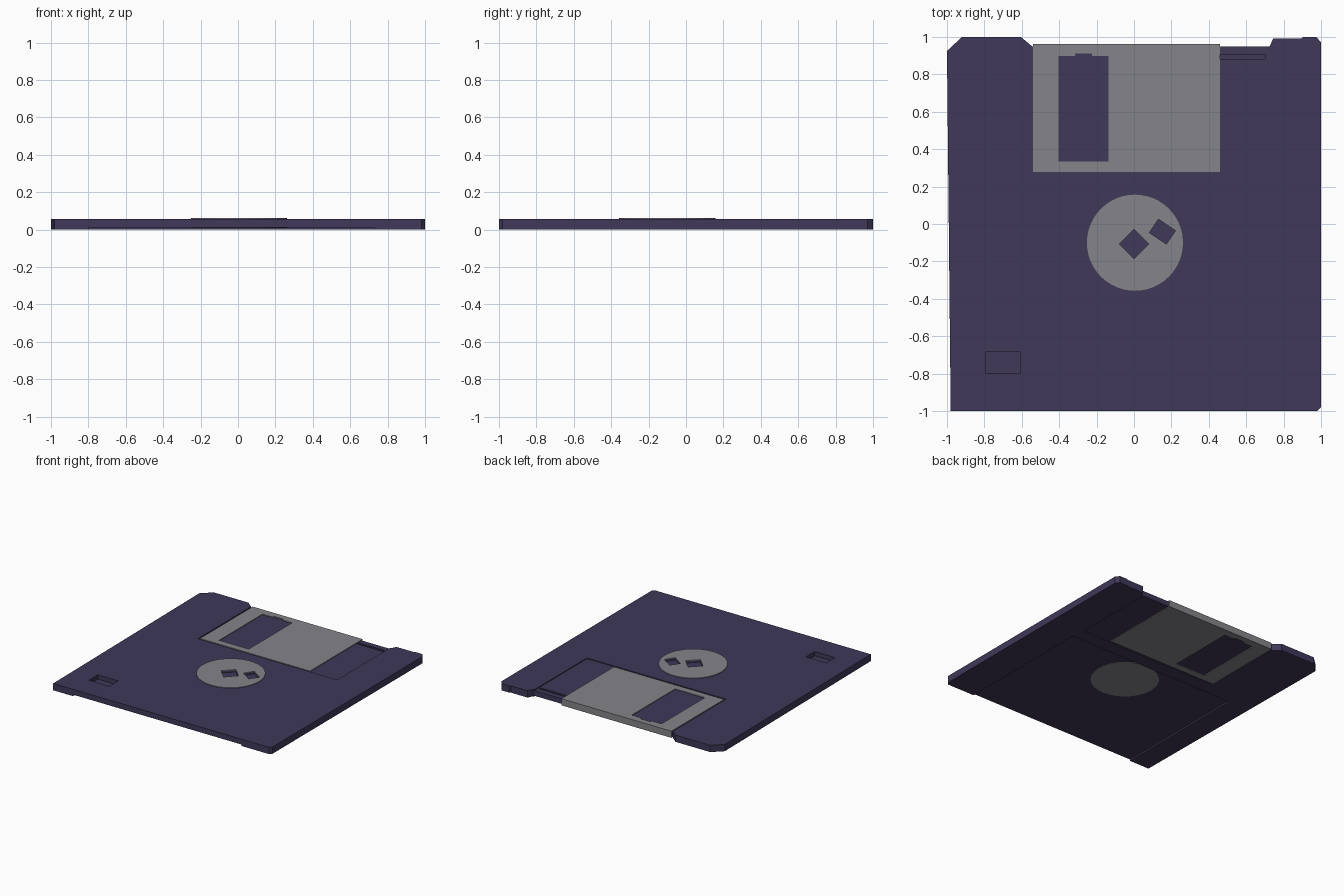
import bpy, bmesh, math

if "Cube" in bpy.data.objects:
    bpy.data.objects.remove(bpy.data.objects["Cube"])


def material(name, rgb):
    m = bpy.data.materials.new(name)
    m.diffuse_color = (*rgb, 1)
    m.use_nodes = True
    m.node_tree.nodes["Principled BSDF"].inputs["Base Color"].default_value = m.diffuse_color
    return m


PURPLE = material("dark_purple_plastic", (0.05, 0.04, 0.10))
GREY = material("grey_metal", (0.235, 0.235, 0.255))


def prism(name, pts, z0, z1, mat=None):
    """Extrude a counter-clockwise outline from z0 to z1."""
    bm = bmesh.new()
    face = bm.faces.new([bm.verts.new((x, y, z0)) for x, y in pts])
    top = bmesh.ops.extrude_face_region(bm, geom=[face])
    for v in top["geom"]:
        if isinstance(v, bmesh.types.BMVert):
            v.co.z = z1
    bmesh.ops.recalc_face_normals(bm, faces=bm.faces)
    me = bpy.data.meshes.new(name)
    bm.to_mesh(me)
    bm.free()
    ob = bpy.data.objects.new(name, me)
    bpy.context.collection.objects.link(ob)
    if mat:
        me.materials.append(mat)
    return ob


def rect(x0, x1, y0, y1):
    return [(x0, y0), (x1, y0), (x1, y1), (x0, y1)]


def turned_rect(cx, cy, w, h, deg):
    c, s = math.cos(math.radians(deg)), math.sin(math.radians(deg))
    return [(cx + x * c - y * s, cy + x * s + y * c)
            for x, y in rect(-w / 2, w / 2, -h / 2, h / 2)]


def circle(cx, cy, r, n=48):
    return [(cx + r * math.cos(2 * math.pi * i / n),
             cy + r * math.sin(2 * math.pi * i / n)) for i in range(n)]


def cut(ob, pts, z0, z1):
    """Subtract a prism from the object and remove the cutter."""
    tool = prism("cutter", pts, z0, z1)
    tool.hide_render = True
    mod = ob.modifiers.new("cut", "BOOLEAN")
    mod.operation = "DIFFERENCE"
    mod.solver = "EXACT"
    mod.object = tool
    bpy.context.view_layer.objects.active = ob
    bpy.ops.object.modifier_apply(modifier=mod.name)
    bpy.data.objects.remove(tool)


T = 0.056  # case thickness

# Case with chamfered corners and a stepped back edge
case = prism("case", [
    (-0.98, -1), (0.98, -1), (1, -0.98), (1, 0.97), (0.975, 1), (0.905, 1),
    (0.895, 0.993), (0.745, 0.993), (0.725, 0.95), (-0.545, 0.95),
    (-0.605, 1), (-0.92, 1), (-1, 0.925)], 0, T, PURPLE)

# Shutter track on both sides, with a spring groove on top
track = rect(-0.55, 0.715, 0.265, 1.1)
track = [(-0.55, 0.265), (0.715, 0.265), (0.715, 0.97), (-0.55, 0.97)]
cut(case, track, T - 0.007, T + 0.1)
cut(case, track, -0.1, 0.007)
cut(case, rect(0.2, 0.70, 0.882, 0.905), T - 0.017, T + 0.1)

# Label recess underneath, open at the front
cut(case, rect(-0.80, 0.73, -1.1, 0.155), -0.1, 0.012)

# Write-protect pocket
cut(case, rect(-0.795, -0.61, -0.80, -0.685), T - 0.035, T + 0.1)

# Sliding metal shutter, folded over the back edge, with a window
shutter = prism("shutter", rect(-0.54, 0.46, 0.277, 0.962), 0.001, T - 0.0005, GREY)
cut(shutter, rect(-0.7, 0.7, 0.1, 0.951), 0.0065, T - 0.0065)
cut(shutter, [(-0.405, 0.333), (-0.135, 0.333), (-0.135, 0.897), (-0.225, 0.897),
              (-0.225, 0.912), (-0.315, 0.912), (-0.315, 0.897), (-0.405, 0.897)],
    -0.1, 0.2)

# Metal hub on top with a drive hole and an index hole reaching into the case
hub_top = prism("hub_top", circle(0.005, -0.10, 0.257), T - 0.001, 0.061, GREY)
for hole in (turned_rect(0, -0.107, 0.112, 0.112, 45),
             turned_rect(0.152, -0.041, 0.11, 0.087, -34)):
    cut(hub_top, hole, T - 0.05, T + 0.1)
    cut(case, hole, T - 0.015, T + 0.1)

# Plain hub disc underneath, inside the label recess
hub_bottom = prism("hub_bottom", circle(0.005, -0.10, 0.257), 0.009, 0.0125, GREY)
